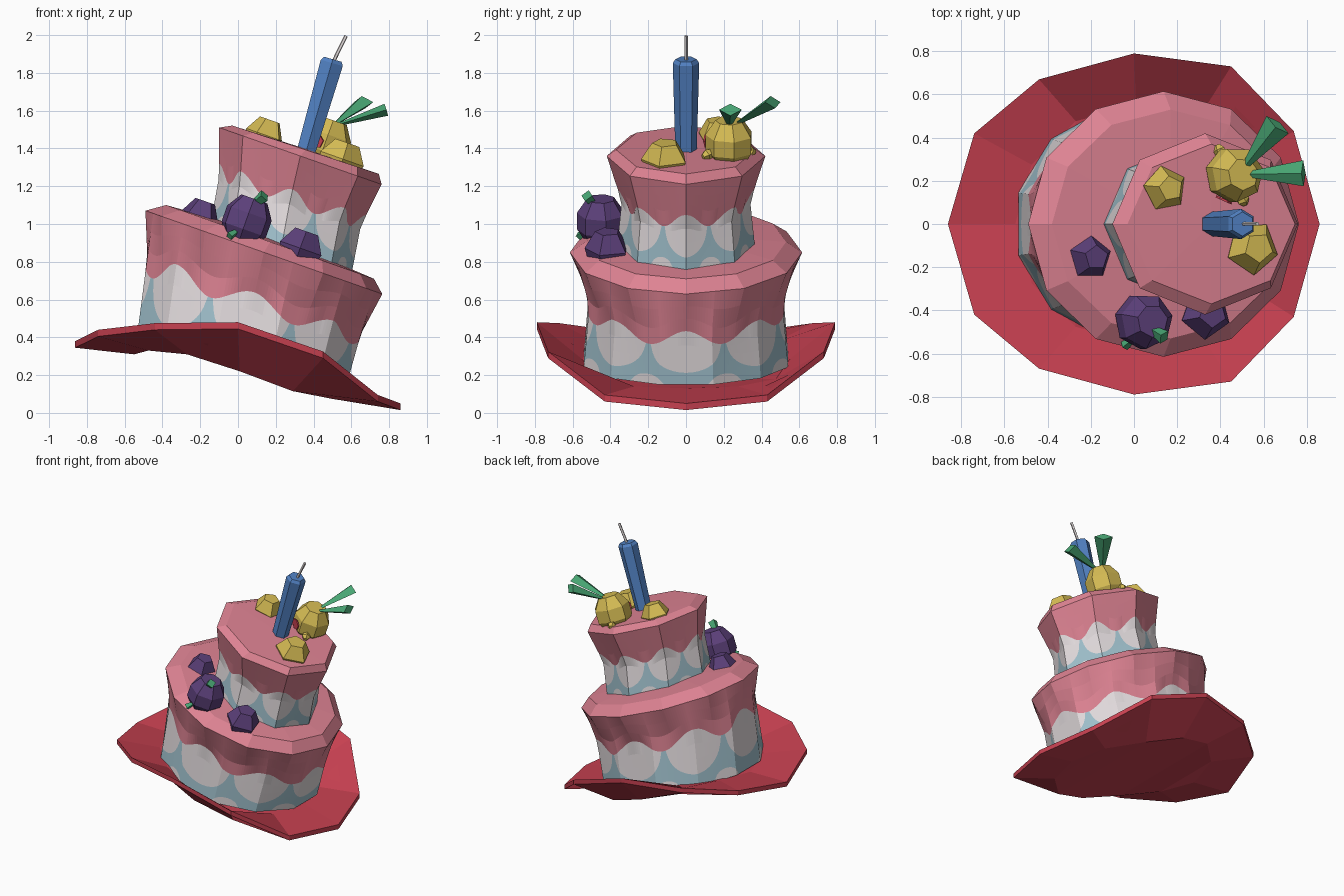
import bpy, bmesh, math
from mathutils import Vector, Matrix

if "Cube" in bpy.data.objects:
    bpy.data.objects.remove(bpy.data.objects["Cube"])

def mat(name, r, g, b):
    lin = lambda c: (c / 255 / 12.92) if c < 11 else ((c / 255 + 0.055) / 1.055) ** 2.4
    m = bpy.data.materials.new(name)
    m.diffuse_color = (lin(r), lin(g), lin(b), 1)
    m.use_nodes = True
    m.node_tree.nodes["Principled BSDF"].inputs["Base Color"].default_value = m.diffuse_color
    return m

PINK = mat("pink_icing", 222, 131, 147)
WHITE = mat("white_icing", 226, 219, 221)
PALE = mat("pale_blue_sponge", 160, 193, 205)
RED = mat("red_plate", 198, 64, 80)
YELLOW = mat("yellow_fruit", 214, 188, 84)
PURPLE = mat("purple_fruit", 92, 64, 122)
BLUE = mat("blue_candle", 82, 130, 196)
GREEN = mat("green_leaf", 72, 165, 115)
GREY = mat("grey_wick", 222, 215, 215)
TILT = Matrix.Rotation(math.radians(19.4), 4, 'Y')

def finish(name, bm, *mats):
    bmesh.ops.remove_doubles(bm, verts=bm.verts, dist=0.0004)
    bmesh.ops.recalc_face_normals(bm, faces=bm.faces)
    me = bpy.data.meshes.new(name)
    bm.to_mesh(me)
    bm.free()
    for m in mats:
        me.materials.append(m)
    ob = bpy.data.objects.new(name, me)
    bpy.context.collection.objects.link(ob)
    return ob

def loft(bm, rings, caps=True):
    vr = [[bm.verts.new(p) for p in r] for r in rings]
    n = len(vr[0])
    for a, b in zip(vr, vr[1:]):
        for i in range(n):
            bm.faces.new((a[i], a[(i + 1) % n], b[(i + 1) % n], b[i]))
    if caps:
        bm.faces.new(vr[0][::-1])
        bm.faces.new(vr[-1])
    return vr

def lathe(name, profile, sides, matrix, material, turn=0.0):
    bm = bmesh.new()
    loft(bm, [[matrix @ Vector((r * math.cos(turn + 2 * math.pi * i / sides),
                                r * math.sin(turn + 2 * math.pi * i / sides), z))
               for i in range(sides)] for r, z in profile])
    return finish(name, bm, material)

def aim(a, b):
    """Matrix at a with z towards b, and the distance."""
    d = Vector(b) - Vector(a)
    return Matrix.Translation(a) @ d.to_track_quat('Z', 'Y').to_matrix().to_4x4(), d.length

# Tilted polygon ring: centre x, centre z, half x, half y, slope, corner offset
def ring_point(ring, sides, deg):
    cx, cz, hx, hy, s, off = ring
    step = 360 / sides
    k = math.floor((deg - off) / step + 1e-6)
    f = (deg - off) / step - k
    def corner(j):
        t = math.radians(off + j * step)
        x = hx * math.cos(t)
        return Vector((cx + x, hy * math.sin(t), cz - s * x))
    return corner(k).lerp(corner(k + 1), f)

# Heights of the colour borders at an angle: eight scallops round each tier
def borders(deg):
    u = abs(((deg / 45 + 0.5) % 1) - 0.5) * 2
    drip = 0.545 + 0.085 * math.cos(math.pi * u)
    dot = 0.11 * math.sqrt(max(0, 1 - ((1 - u) / 0.42) ** 2))
    disc = drip
    if u < 0.9:
        disc = min(drip, 0.45 - 0.31 * math.sqrt(1 - (u / 0.9) ** 2))
    return [0, dot, disc, drip, 1]

def tier(name, sides, bottom, middle, rim, inner, vm, dome):
    bm = bmesh.new()
    N, SUB = 240, 3
    cols = []
    for i in range(N):
        deg = i * 360 / N
        b = borders(deg)
        p0, p1, p2 = (ring_point(r, sides, deg) for r in (bottom, middle, rim))
        col = []
        for band in range(4):
            for k in range(SUB + (band == 3)):
                v = b[band] + (b[band + 1] - b[band]) * k / SUB
                p = p0.lerp(p1, v / vm) if v < vm else p1.lerp(p2, (v - vm) / (1 - vm))
                col.append(bm.verts.new(p))
        cols.append(col)
    for i in range(N):
        a, b = cols[i], cols[(i + 1) % N]
        for j in range(4 * SUB):
            f = bm.faces.new((a[j], b[j], b[j + 1], a[j + 1]))
            f.material_index = (1, 2, 1, 0)[j // SUB]
    bm.faces.new([c[0] for c in cols][::-1])
    # bevelled, slightly domed icing top
    angs = [rim[5] + k * 360 / sides for k in range(sides)]
    outer = [bm.verts.new(ring_point(rim, sides, d)) for d in angs]
    inn = [bm.verts.new(ring_point(inner, sides, d)) for d in angs]
    peak = bm.verts.new((inner[0], 0, inner[1] + dome))
    for k in range(sides):
        n = (k + 1) % sides
        bm.faces.new((outer[k], outer[n], inn[n], inn[k]))
        bm.faces.new((inn[k], inn[n], peak))
    return finish(name, bm, PINK, WHITE, PALE)

tier("lower_tier", 12, (.02, .275, .575, .56, .225, 15), (.085, .62, .585, .53, .36, 15),
     (.137, .85, .627, .615, .352, 0), (.17, .905, .55, .53, .355, 0), .6, .04)
tier("upper_tier", 8, (.23, .88, .375, .365, .33, 0), (.275, 1.12, .375, .34, .35, 0),
     (.33, 1.36, .43, .42, .35, 0), (.358, 1.393, .388, .37, .33, 0), .5, .005)

# Plate: sagging twelve-sided brim round an S-curved middle
half = [(.86, 0, .05), (.74, .43, .095), (.45, .73, .325), (0, .79, .48),
        (-.44, .67, .475), (-.74, .42, .44), (-.862, 0, .38)]
outer = [Vector(p) for p in half] + [Vector((x, -y, z)) for x, y, z in half[-2:0:-1]]
sag = [.065, .075, .115, .22, .31, .33, .31]
core = [Vector((.01 + .56 * math.cos(i * math.pi / 6), .55 * math.sin(i * math.pi / 6),
                sag[min(i, 12 - i)])) for i in range(12)]
shift = lambda pts, d: [p + Vector((0, 0, d)) for p in pts]
bm = bmesh.new()
rings = loft(bm, [core, shift(outer, -.035), outer, shift(core, .065)], False)
for r in (rings[0], rings[-1]):
    bm.faces.new((r[0], r[1], r[11]))
    bm.faces.new((r[5], r[6], r[7]))
    for i in range(1, 5):
        bm.faces.new((r[i], r[i + 1], r[11 - i], r[12 - i]))
finish("plate", bm, RED)

# Candle and wick
m, L = aim((.345, 0, 1.33), (.502, 0, 1.872))
lathe("candle", [(.055, 0), (.07, L - .02), (.056, L)], 6, m, BLUE)
m, L = aim((.505, 0, 1.86), (.572, 0, 1.996))
lathe("wick", [(.01, 0), (.01, L)], 5, m, GREY)

# Small fruit chunks pressed into the icing
def chunk(name, c, r, h, material, turn):
    lathe(name, [(r * .8, -h), (r, -h * .05), (r * .55, h)], 5,
          Matrix.Translation(c) @ TILT, material, turn)

chunk("yellow_chunk_back", (.145, .165, 1.475), .107, .08, YELLOW, .5)
chunk("yellow_chunk_front", (.55, -.11, 1.35), .128, .085, YELLOW, 1.0)
chunk("purple_chunk_left", (-.20, -.155, 1.045), .105, .08, PURPLE, .3)
chunk("purple_chunk_right", (.335, -.415, .875), .122, .09, PURPLE, .9)

# Whole round fruits
BALL = [(.075, -.125), (.128, -.045), (.128, .045), (.075, .125)]
lathe("yellow_fruit_ball", BALL, 7, Matrix.Translation((.465, .23, 1.43)) @ TILT, YELLOW, .2)
lathe("purple_fruit_ball", BALL, 7, Matrix.Translation((.045, -.45, 1.015)) @ TILT, PURPLE, .2)

# Little nubs on the yellow fruit and its red spot
for i, (a, b) in enumerate([((.41, .31, 1.39), (.385, .365, 1.38)),
                            ((.49, .14, 1.38), (.515, .09, 1.355))]):
    m, L = aim(a, b)
    lathe(f"yellow_nub_{i}", [(.02, 0), (.032, L * .6), (.015, L)], 5, m, YELLOW)
m, L = aim((.418, .116, 1.44), (.414, .107, 1.44))
lathe("red_spot", [(.04, 0), (.04, L)], 6, m, RED)

# Leaves: thin at the fruit, wide at the tip
def leaf(name, a, b, r0, r1, flat=1.0):
    m, L = aim(a, b)
    lathe(name, [(r0, 0), (r1, L)], 4, m @ Matrix.Diagonal((1, flat, 1, 1)), GREEN)

leaf("leaf_side", (.51, .23, 1.52), (.785, .235, 1.605), .01, .06, .55)
leaf("leaf_back", (.50, .25, 1.52), (.665, .46, 1.645), .01, .065, .55)
leaf("purple_fruit_stem", (.06, -.475, 1.09), (.14, -.525, 1.15), .015, .034)
leaf("purple_fruit_sprig", (.0, -.53, .965), (-.045, -.565, .935), .012, .024)
